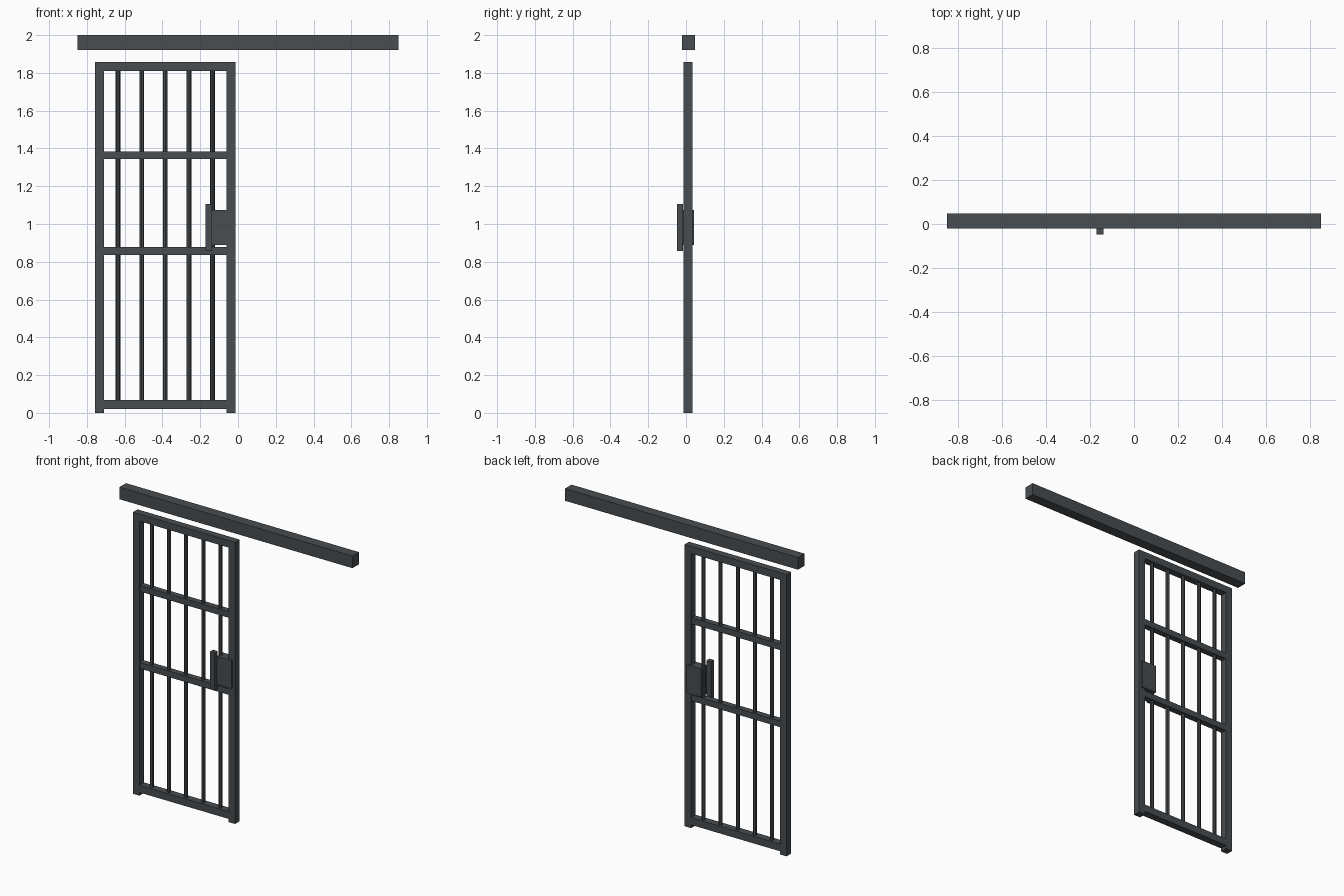
import bpy, bmesh
from mathutils import Matrix

if "Cube" in bpy.data.objects:
    bpy.data.objects.remove(bpy.data.objects["Cube"])

steel = bpy.data.materials.new("dark_steel")
steel.diffuse_color = (0.066, 0.074, 0.082, 1)
steel.use_nodes = True
steel.node_tree.nodes["Principled BSDF"].inputs["Base Color"].default_value = steel.diffuse_color
YC = 0.010  # centre plane of the door


def finish(name, bm):
    me = bpy.data.meshes.new(name)
    bm.to_mesh(me)
    bm.free()
    me.materials.append(steel)
    ob = bpy.data.objects.new(name, me)
    bpy.context.collection.objects.link(ob)
    return ob


def box(name, x0, x1, y0, y1, z0, z1):
    bm = bmesh.new()
    bmesh.ops.create_cube(bm, size=1)
    bmesh.ops.scale(bm, vec=(x1 - x0, y1 - y0, z1 - z0), verts=bm.verts)
    bmesh.ops.translate(bm, vec=((x0 + x1) / 2, (y0 + y1) / 2, (z0 + z1) / 2), verts=bm.verts)
    return finish(name, bm)


def rod(name, x, z0, z1, r, sides):
    bm = bmesh.new()
    bmesh.ops.create_cone(bm, cap_ends=True, segments=sides, radius1=r, radius2=r,
                          depth=z1 - z0, matrix=Matrix.Translation((x, YC, (z0 + z1) / 2)))
    return finish(name, bm)


# overhead sliding track
box("track", -0.85, 0.85, -0.021, 0.047, 1.92, 2.0)

# door frame: two stiles, top and bottom rails
D = 0.024
box("left_stile", -0.757, -0.709, YC - D, YC + D, 0, 1.857)
box("right_stile", -0.061, -0.012, YC - D, YC + D, 0, 1.857)
for name, z0, z1 in (("top_rail", 1.810, 1.857), ("bottom_rail", 0.021, 0.069)):
    box(name, -0.709, -0.061, YC - D, YC + D, z0, z1)

# thinner cross rails
for i, z in enumerate((0.857, 1.365)):
    box(f"cross_rail_{i + 1}", -0.709, -0.061, YC - 0.02, YC + 0.02, z - 0.02, z + 0.02)

# round vertical bars
for i in range(5):
    rod(f"bar_{i + 1}", -0.635 + 0.125 * i, 0.06, 1.82, 0.0125, 8)

# lock case and pull handle
box("lock_case", -0.140, -0.032, -0.021, 0.043, 0.888, 1.075)
box("pull_handle", -0.171, -0.138, -0.047, -0.015, 0.858, 1.107)
